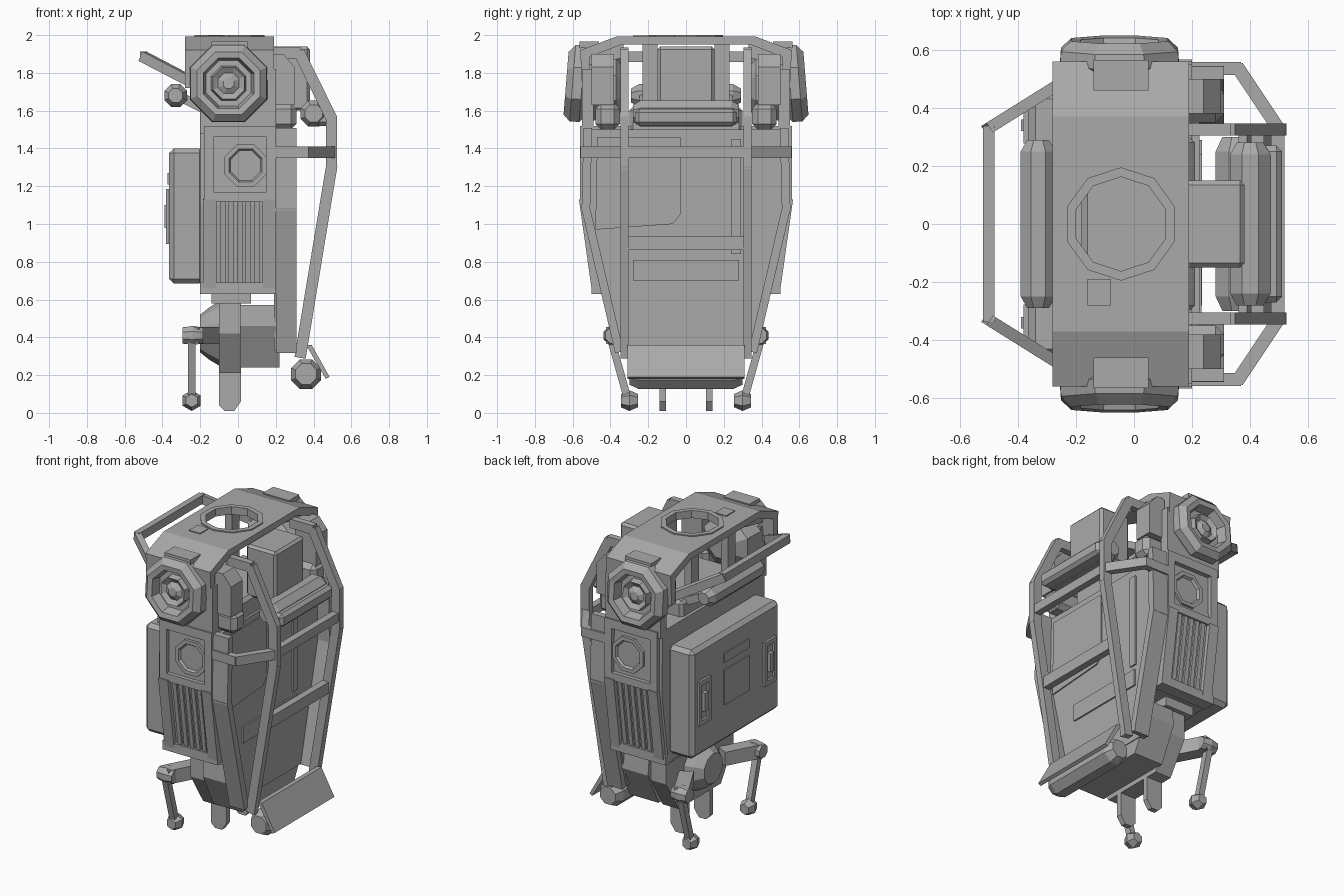
import bpy, bmesh, math
from mathutils import Vector, Matrix

cube = bpy.data.objects.get("Cube")
if cube:
    bpy.data.objects.remove(cube, do_unlink=True)

grey = bpy.data.materials.new("plain grey")
grey.use_nodes = True
COLOUR = (0.4, 0.4, 0.4, 1)
grey.diffuse_color = COLOUR
grey.node_tree.nodes["Principled BSDF"].inputs["Base Color"].default_value = COLOUR


def finish(name, bm):
    bmesh.ops.recalc_face_normals(bm, faces=bm.faces)
    mesh = bpy.data.meshes.new(name)
    bm.to_mesh(mesh)
    bm.free()
    mesh.materials.append(grey)
    ob = bpy.data.objects.new(name, mesh)
    bpy.context.collection.objects.link(ob)
    return ob


def box(name, x, y, z, bevel=0):
    bm = bmesh.new()
    size = Vector((x[1] - x[0], y[1] - y[0], z[1] - z[0]))
    mid = Vector((sum(x), sum(y), sum(z))) / 2
    bmesh.ops.create_cube(bm, size=1, matrix=Matrix.Translation(mid) @ Matrix.Diagonal(size).to_4x4())
    if bevel:
        bmesh.ops.bevel(bm, geom=bm.edges[:], offset=bevel, segments=1, affect='EDGES')
    return finish(name, bm)


def prism(name, outline, span, axis):
    """Extrude an outline along x (yz points) or y (xz points)."""
    bm = bmesh.new()
    ends = []
    for s in span:
        pts = [(s, a, b) if axis == 'x' else (a, s, b) for a, b in outline]
        ends.append([bm.verts.new(p) for p in pts])
    bm.faces.new(ends[0])
    bm.faces.new(ends[1][::-1])
    n = len(outline)
    for i in range(n):
        j = (i + 1) % n
        bm.faces.new((ends[0][i], ends[1][i], ends[1][j], ends[0][j]))
    return finish(name, bm)


def bar(name, points, w=0.045, h=None):
    """Square bar following a path, one overlapping block per segment."""
    bm = bmesh.new()
    h = h or w
    for a, b in zip(points, points[1:]):
        a, b = Vector(a), Vector(b)
        d = b - a
        side = d.cross(Vector((0, 0, 1)))
        if side.length < 1e-4:
            side = Vector((0, 1, 0))
        side.normalize()
        d_n = d.normalized()
        rot = Matrix((side, side.cross(d_n), d_n)).transposed().to_4x4()
        size = Matrix.Diagonal((w, h, d.length + min(w, h) * 0.4, 1))
        bmesh.ops.create_cube(bm, size=1, matrix=Matrix.Translation((a + b) / 2) @ rot @ size)
    return finish(name, bm)


def lathe(name, centre, profile, axis='y', n=8, flip=1, lean=0):
    """Turn a (radius, distance) profile around an axis; lean tips the top back."""
    bm = bmesh.new()
    rings = []
    for r, d in profile:
        ring = []
        for i in range(n):
            t = math.tau * (i + 0.5) / n
            u, v = r * math.cos(t), r * math.sin(t)
            p = {'x': (d * flip, u, v), 'y': (u, (d - lean * v) * flip, v), 'z': (u, v, d)}[axis]
            ring.append(bm.verts.new(Vector(centre) + Vector(p)))
        rings.append(ring)
    for a, b in zip(rings, rings[1:]):
        for i in range(n):
            j = (i + 1) % n
            bm.faces.new((a[i], a[j], b[j], b[i]))
    bm.faces.new(rings[0])
    bm.faces.new(rings[-1])
    return finish(name, bm)


def mirrored(half):
    return half + [(-y, z) for y, z in reversed(half)]


def pierce(target, cutter):
    cut = target.modifiers.new("opening", 'BOOLEAN')
    cut.object, cut.operation, cut.solver = cutter, 'DIFFERENCE', 'EXACT'
    bpy.context.view_layer.objects.active = target
    bpy.ops.object.modifier_apply(modifier=cut.name)


# Main hull and its outer side panel
prism("hull", mirrored([(0.53, 1.52), (0.535, 1.1), (0.47, 0.64)]), (-0.2, 0.2), 'x')
prism("side_panel", mirrored([(0.5, 1.5), (0.52, 1.05), (0.34, 0.33)]), (0.19, 0.225), 'x')
prism("side_panel_plate", [(-0.47, 1.46), (-0.03, 1.46), (-0.03, 1.05), (-0.07, 1.0), (-0.48, 0.97)],
      (0.22, 0.233), 'x')
box("side_panel_slot", (0.22, 0.235), (-0.28, 0.28), (0.7, 0.81))
box("side_panel_strip", (0.22, 0.235), (0.24, 0.29), (0.84, 1.45))

# Roof shell and rim with a round hatch opening
roof = prism("roof_shell",
             mirrored([(0.55, 1.72), (0.56, 1.92), (0.37, 1.992)])
             + [(-0.51, 1.72), (-0.51, 1.885), (-0.34, 1.95),
                (0.34, 1.95), (0.51, 1.885), (0.51, 1.72)],
             (-0.28, 0.19), 'x')
rim = lathe("hatch_rim", (-0.045, 0, 1.97), [(0.195, 0), (0.195, 0.03)], 'z', 10)
cutter = lathe("hatch_cutter", (-0.045, 0, 1.97), [(0.162, -0.2), (0.162, 0.2)], 'z', 10)
pierce(roof, cutter)
pierce(rim, cutter)
bpy.data.objects.remove(cutter, do_unlink=True)
box("roof_plate", (-0.16, -0.08), (-0.28, -0.19), (1.98, 1.998))

# Parts repeated at the front and the back
for s, end in ((-1, "front"), (1, "back")):
    def ys(a, b):
        return tuple(sorted((s * a, s * b)))

    box(end + "_pillar", (-0.2, 0.2), ys(0.49, 0.55), (1.48, 1.82))
    lathe(end + "_lamp_ring", (-0.05, 0, 1.745),
          [(0.2, 0.53), (0.222, 0.55), (0.218, 0.6), (0.18, 0.635), (0.145, 0.63),
           (0.13, 0.57), (0.1, 0.57), (0.09, 0.61), (0.06, 0.59), (0.03, 0.61)], flip=s, lean=0.08)
    lathe(end + "_lamp_housing", (-0.03, 0, 1.72), [(0.09, 0.31), (0.17, 0.37), (0.19, 0.52)], flip=s)
    box(end + "_lamp_clip", (-0.14, 0.05), ys(0.46, 0.565), (1.9, 1.965))
    prism(end + "_roof_gusset", [(s * 0.33, 1.96), (s * 0.33, 1.88), (s * 0.52, 1.84), (s * 0.52, 1.9)],
          (-0.2, 0.1), 'x')
    box(end + "_hatch_post", (-0.2, -0.15), ys(0.15, 0.23), (1.6, 1.96))
    # Framed square panel with an octagonal port
    for x in ((-0.18, -0.13), (0.15, 0.2)):
        box(end + "_panel_side", x, ys(0.5, 0.56), (1.13, 1.5))
    for z in ((1.12, 1.17), (1.46, 1.52)):
        box(end + "_panel_rail", (-0.18, 0.2), ys(0.5, 0.56), z)
    lathe(end + "_port", (0.04, 0, 1.31),
          [(0.12, 0.52), (0.12, 0.55), (0.095, 0.55), (0.085, 0.535), (0.03, 0.535)], flip=s)
    # Grille
    for x in (-0.15, 0.165):
        bar(end + "_grille_side", [(x, s * 0.53, 1.12), (x, s * 0.465, 0.66)], 0.07)
    for i in range(5):
        x = -0.08 + i * 0.045
        bar(end + "_grille_slat", [(x, s * 0.53, 1.12), (x, s * 0.47, 0.68)], 0.028, 0.04)
    box(end + "_grille_sill", (-0.2, 0.2), ys(0.42, 0.5), (0.63, 0.69))
    # Roll cage upright with its braces
    y = s * 0.325
    bar(end + "_cage_upright", [(0.17, y, 1.905), (0.325, y, 1.905), (0.495, y, 1.56),
                                (0.495, y, 1.3), (0.33, y, 0.3)], 0.042, 0.06)
    bar(end + "_cage_brace", [(0.18, s * 0.535, 1.38), (0.36, s * 0.535, 1.38),
                              (0.49, s * 0.34, 1.38)], 0.045, 0.06)
    # Deep rails along the edges of the side panel
    bar(end + "_side_rail", [(0.255, s * 0.52, 1.5), (0.255, s * 0.53, 1.08),
                             (0.255, s * 0.355, 0.33)], 0.11, 0.045)
    prism(end + "_shoulder_block", [(0.15, 1.9), (0.24, 1.9), (0.3, 1.83), (0.3, 1.63),
                                    (0.15, 1.63)], ys(0.38, 0.5), 'y')
    box(end + "_engine_lump", (0.1, 0.31), ys(0.35, 0.48), (1.5, 1.64), 0.03)
    # Leg, joint, foot and underside lug
    bar(end + "_leg", [(-0.245, s * 0.4, 0.4), (-0.245, s * 0.305, 0.06)], 0.04)
    lathe(end + "_leg_foot", (-0.245, s * 0.3, 0.065), [(0.035, -0.045), (0.055, 0), (0.035, 0.045)], 'y', 6)
    lathe(end + "_leg_joint", (-0.24, s * 0.385, 0.41), [(0.045, -0.055), (0.055, 0), (0.045, 0.055)], 'x', 8)
    bar(end + "_leg_axle", [(-0.24, s * 0.385, 0.41), (-0.14, s * 0.2, 0.41)], 0.09)
    prism(end + "_lug", [(-0.1, 0.25), (-0.1, 0.04), (-0.07, 0.01), (-0.02, 0.01),
                         (0.015, 0.06), (0.015, 0.25)], ys(0.105, 0.14), 'y')

# Cage crossbars
for x, z, h in ((0.495, 1.38, 0.06), (0.425, 0.9, 0.075)):
    bar("cage_crossbar", [(x, -0.33, z), (x, 0.33, z)], 0.045, h)

# Seat block and padded roll inside the cage
box("seat_block", (0.16, 0.38), (-0.15, 0.15), (1.6, 1.94), 0.015)
box("seat_base", (-0.18, 0.21), (-0.3, 0.3), (1.48, 1.62), 0.02)
lathe("upper_roll", (0.4, 0, 1.585), [(0.05, -0.28), (0.075, -0.24), (0.075, 0.24), (0.05, 0.28)])
box("upper_roll_cap", (0.41, 0.51), (-0.27, 0.27), (1.52, 1.61), 0.02)

# Foot bumper
lathe("lower_roll", (0.36, 0, 0.205), [(0.06, -0.3), (0.085, -0.25), (0.085, 0.25), (0.06, 0.3)])
prism("lower_bumper_plate", [(0.36, 0.36), (0.39, 0.36), (0.485, 0.19), (0.465, 0.18)], (-0.31, 0.31), 'y')

# Service box on the far side
box("service_box", (-0.365, -0.18), (-0.455, 0.455), (0.685, 1.4), 0.025)
box("service_box_label", (-0.372, -0.355), (-0.13, 0.13), (1.21, 1.27))
box("service_box_door", (-0.372, -0.355), (-0.13, 0.13), (0.93, 1.16))
for y in (-0.34, 0.34):
    for dy in (-0.05, 0.05):
        box("latch_side", (-0.38, -0.35), (y + dy - 0.012, y + dy + 0.012), (0.9, 1.18))
    for z in (0.91, 1.17):
        box("latch_rail", (-0.38, -0.35), (y - 0.06, y + 0.06), (z - 0.015, z + 0.015))
    box("latch_grip", (-0.39, -0.35), (y - 0.02, y + 0.02), (0.98, 1.1))

# Grab handle and roll above the box
bar("grab_handle", [(-0.26, -0.48, 1.76), (-0.5, -0.33, 1.885), (-0.5, 0.33, 1.885),
                    (-0.26, 0.48, 1.76)], 0.04, 0.055)
lathe("handle_roll", (-0.33, 0, 1.68), [(0.04, -0.29), (0.065, -0.25), (0.065, 0.25), (0.04, 0.29)])
for y in (-0.22, 0.22):
    bar("handle_roll_arm", [(-0.32, y, 1.68), (-0.16, y, 1.6)], 0.05)

# Hip assembly underneath
prism("hip_band", mirrored([(0.35, 0.66), (0.35, 0.42), (0.22, 0.21)]), (-0.1, 0.015), 'x')
lathe("hip_hub", (-0.1, 0, 0.42), [(0.17, 0), (0.14, -0.05), (0.1, -0.1)], 'x', 10)
box("hip_neck", (-0.14, 0.07), (-0.38, 0.38), (0.58, 0.66))
prism("hip_mount", mirrored([(0.37, 0.57), (0.38, 0.46), (0.27, 0.24)]), (0.01, 0.22), 'x')
